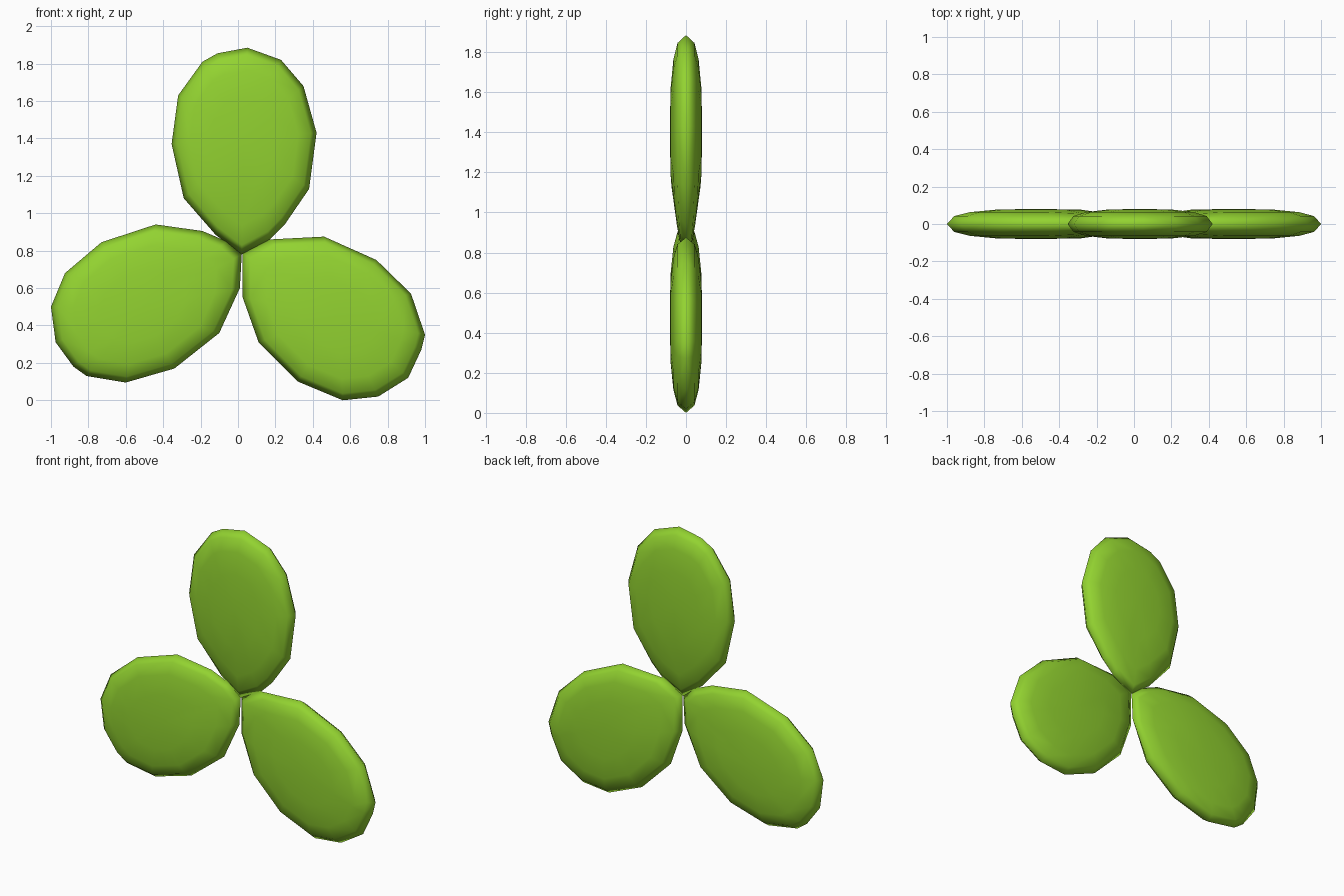
import bpy, bmesh
from mathutils import Vector

if "Cube" in bpy.data.objects:
    bpy.data.objects.remove(bpy.data.objects["Cube"])

green = bpy.data.materials.new("leaf_green")
green.diffuse_color = (0.29, 0.65, 0.03, 1)
green.use_nodes = True
green.node_tree.nodes["Principled BSDF"].inputs["Base Color"].default_value = green.diffuse_color

HUB = Vector((0.02, 0.79))
# rings from rim to crown: (outline scale, half thickness)
RINGS = [(0.92, 0.042), (0.75, 0.063), (0.45, 0.077)]


def leaf(name, outline, centre):
    """Pillow-shaped leaflet: sharp rim, domed front and back, thinner at the hub."""
    bm = bmesh.new()
    c = Vector(centre)
    pts = [Vector(p) for p in outline]
    n = len(pts)

    def vert(p, y):
        thin = min(1, 0.56 + 1.1 * (p - HUB).length)
        return bm.verts.new((p.x, y * thin, p.y))

    rim = [vert(p, 0) for p in pts]
    for side in (-1, 1):
        prev = rim
        for scale, half in RINGS:
            ring = [vert(c + (p - c) * scale, side * half) for p in pts]
            for i in range(n):
                j = (i + 1) % n
                bm.faces.new((prev[i], prev[j], ring[j], ring[i]))
            prev = ring
        crown = vert(c, side * 0.081)
        for i in range(n):
            bm.faces.new((prev[i], prev[(i + 1) % n], crown))
    bmesh.ops.recalc_face_normals(bm, faces=bm.faces)
    for f in bm.faces:
        f.smooth = True
    me = bpy.data.meshes.new(name)
    bm.to_mesh(me)
    bm.free()
    me.materials.append(green)
    bpy.context.collection.objects.link(bpy.data.objects.new(name, me))


# three leaflets meeting at the hub, outlines in x, z
leaf("leaf_top", [
    (0.02, 0.78), (0.17, 0.86), (0.25, 0.94), (0.38, 1.13), (0.42, 1.43),
    (0.35, 1.68), (0.23, 1.82), (0.05, 1.885), (-0.11, 1.855), (-0.19, 1.81),
    (-0.32, 1.63), (-0.355, 1.37), (-0.29, 1.08), (-0.12, 0.885)], (0.03, 1.40))
leaf("leaf_left", [
    (0.02, 0.78), (-0.06, 0.85), (-0.19, 0.905), (-0.44, 0.94), (-0.73, 0.845),
    (-0.925, 0.68), (-1.0, 0.5), (-0.975, 0.31), (-0.88, 0.18), (-0.81, 0.13),
    (-0.6, 0.095), (-0.34, 0.17), (-0.1, 0.36), (0.01, 0.6)], (-0.52, 0.49))
leaf("leaf_right", [
    (0.025, 0.785), (0.17, 0.86), (0.46, 0.875), (0.74, 0.75), (0.925, 0.57),
    (1.0, 0.35), (0.98, 0.27), (0.91, 0.12), (0.75, 0.02), (0.56, 0.0),
    (0.32, 0.1), (0.11, 0.31), (0.025, 0.55)], (0.54, 0.46))
